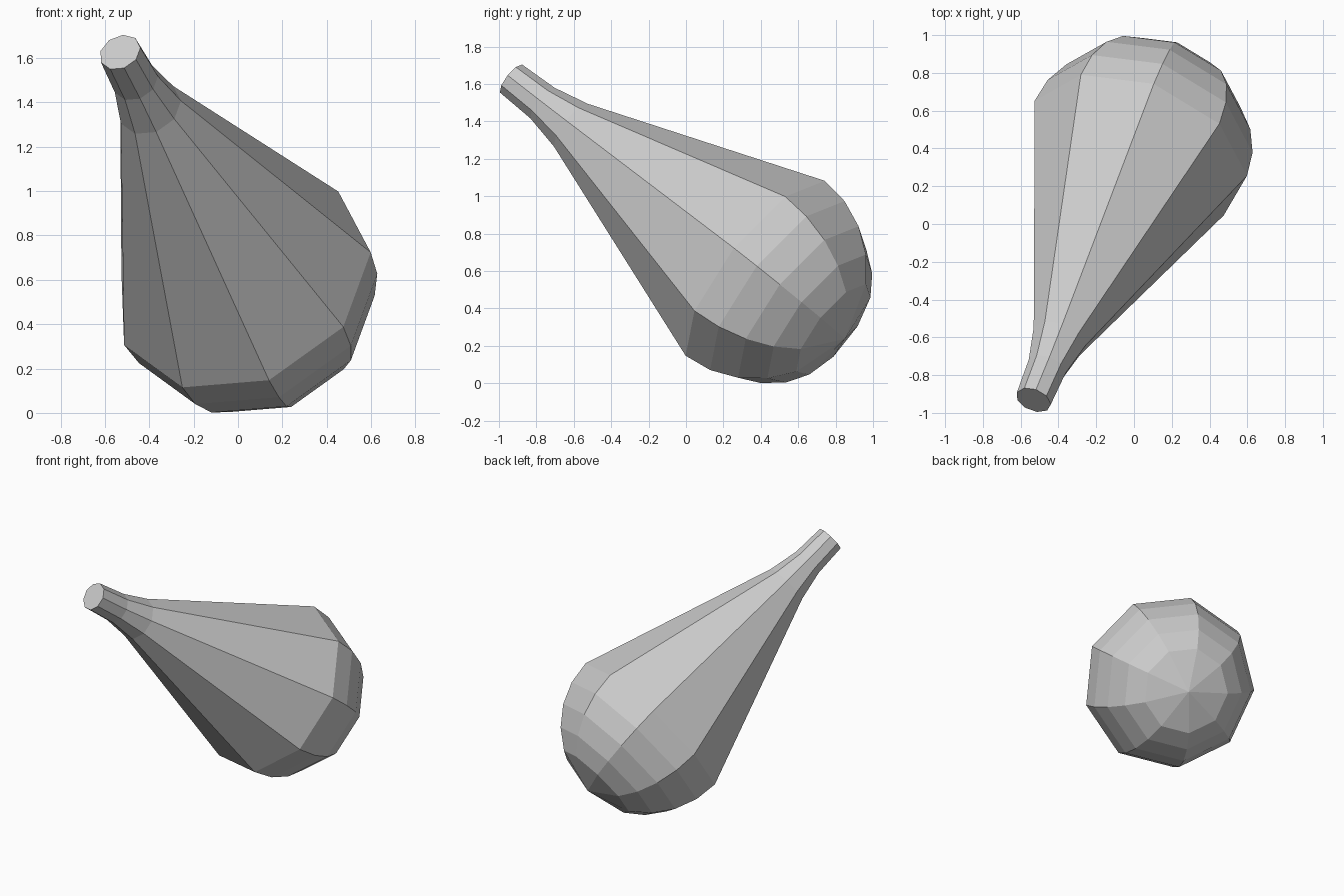
import bpy, bmesh, math
from mathutils import Vector

if "Cube" in bpy.data.objects:
    bpy.data.objects.remove(bpy.data.objects["Cube"])

SIDES = 9
CENTRE = Vector((0.022, 0.394, 0.592))   # centre of the widest ring
AXIS = Vector((-0.313, -0.749, 0.584)).normalized()   # towards the neck tip
U = Vector((0.117, -0.394, -0.443))
U = (U - AXIS * U.dot(AXIS)).normalized()
V = AXIS.cross(U)
R = 0.607

# Profile as (distance along axis, radius): neck, cone, then rounded base
profile = [(1.77, 0.097), (1.545, 0.106), (1.34, 0.148)]
for deg in (0, 15, 30, 45, 60):
    t = math.radians(deg)
    profile.append((-R * math.sin(t), R * math.cos(t)))

bm = bmesh.new()


def ring(s, r):
    angles = [2 * math.pi * k / SIDES for k in range(SIDES)]
    return [bm.verts.new(CENTRE + AXIS * s + (U * math.cos(a) + V * math.sin(a)) * r)
            for a in angles]


rings = [ring(s, r) for s, r in profile]
for a, b in zip(rings, rings[1:]):
    for k in range(SIDES):
        j = (k + 1) % SIDES
        bm.faces.new((a[k], a[j], b[j], b[k]))

# Flat neck cap and shallow fan at the base
bm.faces.new(rings[0])
pole = bm.verts.new(CENTRE - AXIS * R)
for k in range(SIDES):
    bm.faces.new((rings[-1][k], rings[-1][(k + 1) % SIDES], pole))

bmesh.ops.recalc_face_normals(bm, faces=bm.faces[:])
mesh = bpy.data.meshes.new("flask_body")
bm.to_mesh(mesh)
bm.free()
bpy.context.collection.objects.link(bpy.data.objects.new("flask_body", mesh))
